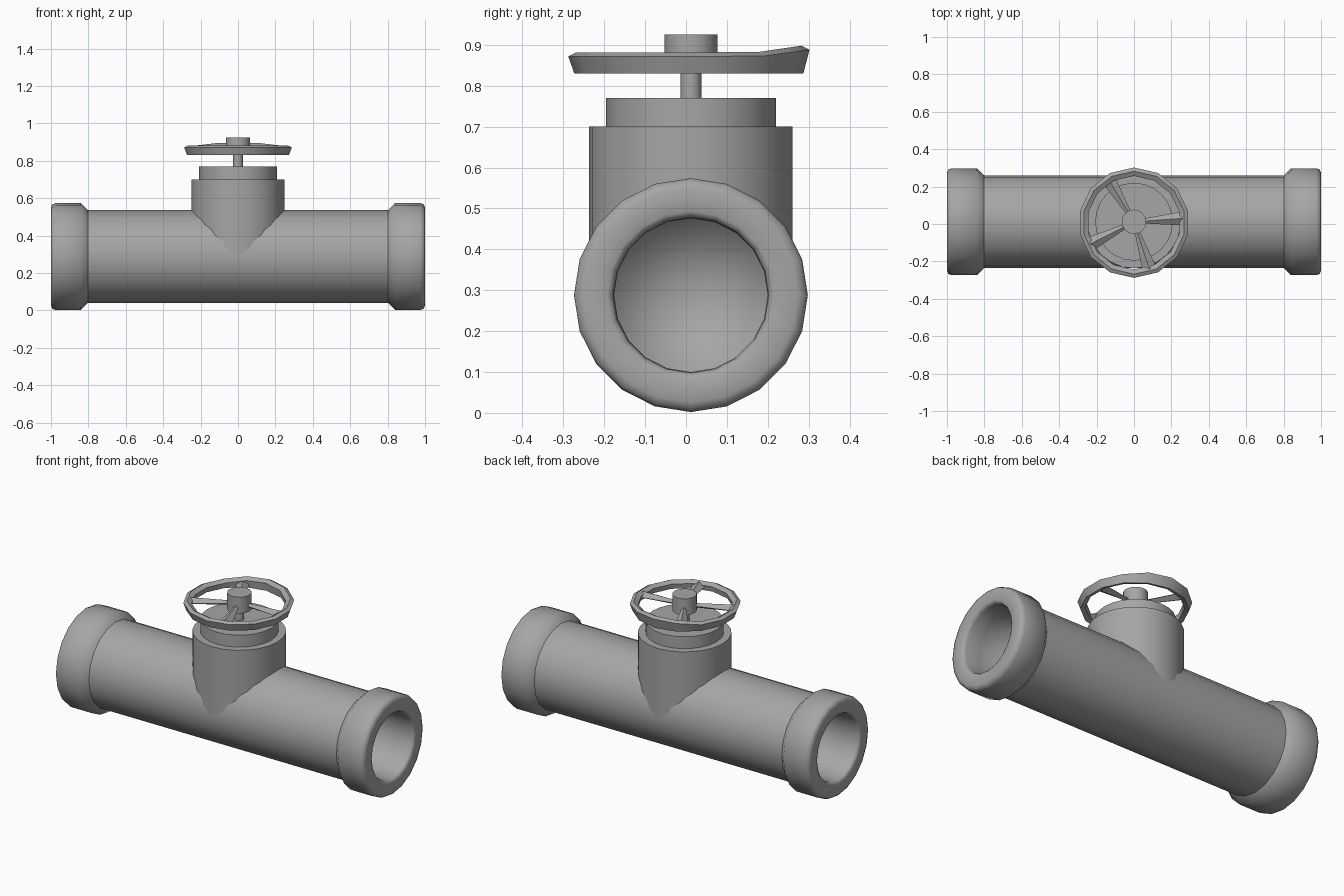
import bpy, bmesh, math
from math import sin, cos, pi, radians
from mathutils import Vector

cube = bpy.data.objects.get("Cube")
if cube:
    bpy.data.objects.remove(cube, do_unlink=True)

CY, CZ = 0.012, 0.288      # pipe axis
SIDES = 20

grey = bpy.data.materials.new("cast_grey")
grey.use_nodes = True
colour = (0.38, 0.38, 0.38, 1)
grey.diffuse_color = colour
grey.node_tree.nodes["Principled BSDF"].inputs["Base Color"].default_value = colour


def finish(name, bm, angle):
    bmesh.ops.recalc_face_normals(bm, faces=bm.faces)
    me = bpy.data.meshes.new(name)
    bm.to_mesh(me)
    bm.free()
    me.materials.append(grey)
    ob = bpy.data.objects.new(name, me)
    bpy.context.collection.objects.link(ob)
    bpy.ops.object.select_all(action='DESELECT')
    ob.select_set(True)
    bpy.context.view_layer.objects.active = ob
    bpy.ops.object.shade_smooth_by_angle(angle=radians(angle))
    return ob


def lathe(name, profile, origin, axis, sides=SIDES, angle=40):
    """Spin (radius, height) points about the x or z axis."""
    bm = bmesh.new()
    rings = []
    for r, h in profile:
        ring = []
        for i in range(sides if r > 0 else 1):
            a = 2 * pi * i / sides
            u, v = r * cos(a), r * sin(a)
            p = Vector((h, u, v)) if axis == 'x' else Vector((u, v, h))
            ring.append(bm.verts.new(p + Vector(origin)))
        rings.append(ring)
    for low, high in zip(rings, rings[1:]):
        for i in range(sides):
            j = (i + 1) % sides
            corners = [low[i % len(low)], low[j % len(low)],
                       high[j % len(high)], high[i % len(high)]]
            bm.faces.new(list(dict.fromkeys(corners)))
    return finish(name, bm, angle)


# Main pipe, with flared collars and blind bores at both ends
lathe("pipe_body", [(0.248, -0.82), (0.248, 0.82)], (0, CY, CZ), 'x')
for side, sign in (("left", 1), ("right", -1)):
    collar = [(0.246, 0.80), (0.286, 0.84), (0.286, 0.975), (0.279, 0.993),
              (0.262, 1.0), (0.205, 1.0), (0.195, 0.994), (0.19, 0.98), (0.188, 0.90)]
    lathe(side + "_collar", [(r, sign * x) for r, x in collar], (0, CY, CZ), 'x', angle=50)
    bore = [(0.188, 0.90), (0.188, 0.55), (0, 0.55)]
    lathe(side + "_bore", [(r, sign * x) for r, x in bore], (0, CY, CZ), 'x', angle=120)

# Bonnet rising out of the pipe, its cap and the stem
lathe("bonnet", [(0.249, CZ), (0.249, 0.70), (0.2, 0.70)], (0, CY, 0), 'z', 24)
lathe("bonnet_cap", [(0.208, 0.69), (0.208, 0.77), (0, 0.77)], (0, CY, 0), 'z', 24)
lathe("stem", [(0.026, 0.76), (0.026, 0.85)], (0, CY, 0), 'z', 12)
lathe("wheel_hub", [(0, 0.83), (0.065, 0.83), (0.065, 0.925), (0, 0.925)],
      (0, CY, 0), 'z', 16, 60)

# Handwheel rim: coarse ring, swept up slightly at the back
bm = bmesh.new()
N = 14
section = [(0.295, 0.872), (0.275, 0.882), (0.25, 0.868), (0.255, 0.838), (0.28, 0.83)]
rings = []
for i in range(N):
    a = pi / 2 + 2 * pi * i / N
    lift = 0.016 * max(0, (sin(a) - 0.6) / 0.4)
    rings.append([bm.verts.new((r * cos(a), 0.007 + r * sin(a),
                                z + (lift if z > 0.85 else 0))) for r, z in section])
for i in range(N):
    A, B = rings[i], rings[(i + 1) % N]
    for k in range(len(section)):
        m = (k + 1) % len(section)
        bm.faces.new((A[k], B[k], B[m], A[m]))
finish("wheel_rim", bm, 40)

# Four tapered spokes, widest at the rim
for n, deg in enumerate((4, 121, 207, 288)):
    bm = bmesh.new()
    out = Vector((cos(radians(deg)), sin(radians(deg)), 0))
    across = Vector((-out.y, out.x, 0))
    ends = []
    for dist, half, z, tall in ((0.045, 0.012, 0.862, 0.012), (0.265, 0.038, 0.858, 0.02)):
        base = Vector((0, CY, z)) + out * dist
        up = Vector((0, 0, tall))
        ends.append([bm.verts.new(p) for p in (base + across * half, base + up,
                                               base - across * half, base - up)])
    for k in range(4):
        m = (k + 1) % 4
        bm.faces.new((ends[0][k], ends[0][m], ends[1][m], ends[1][k]))
    for cap in ends:
        bm.faces.new(cap)
    finish("wheel_spoke_%d" % (n + 1), bm, 30)
